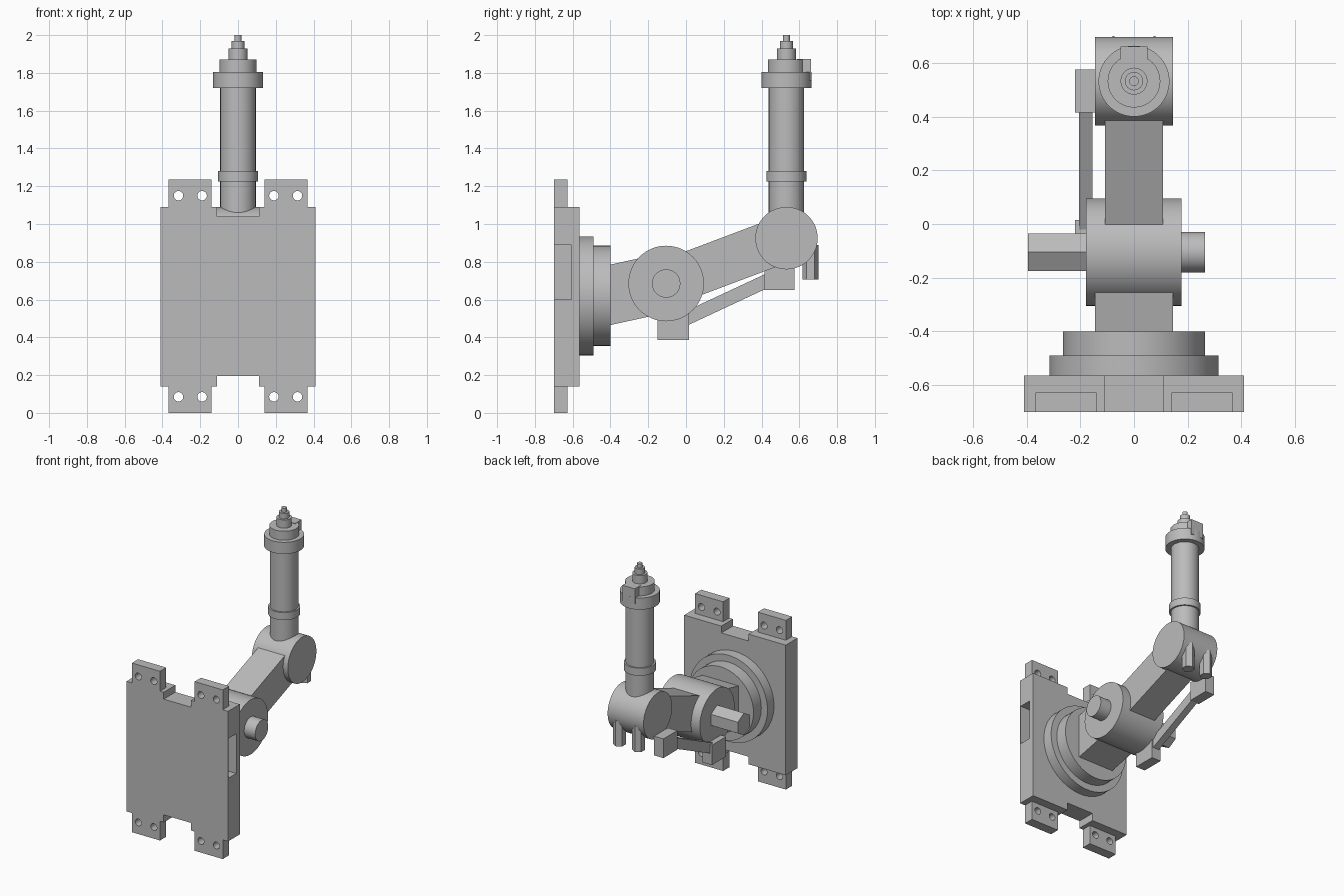
import bpy, bmesh, math
from mathutils import Matrix, Vector

old = bpy.data.objects.get("Cube")
if old:
    bpy.data.objects.remove(old, do_unlink=True)

grey = bpy.data.materials.new("machine grey")
grey.use_nodes = True
COLOUR = (0.5, 0.5, 0.5, 1)
grey.diffuse_color = COLOUR
grey.node_tree.nodes["Principled BSDF"].inputs["Base Color"].default_value = COLOUR


def finish(name, bm):
    bmesh.ops.recalc_face_normals(bm, faces=bm.faces)
    mesh = bpy.data.meshes.new(name)
    bm.to_mesh(mesh)
    bm.free()
    mesh.materials.append(grey)
    obj = bpy.data.objects.new(name, mesh)
    bpy.context.collection.objects.link(obj)
    return obj


def box(name, x, y, z):
    """Block from three (low, high) ranges."""
    bm = bmesh.new()
    size = [r[1] - r[0] for r in (x, y, z)]
    mid = Vector([(r[0] + r[1]) / 2 for r in (x, y, z)])
    bmesh.ops.create_cube(bm, size=1, matrix=Matrix.Translation(mid) @ Matrix.Diagonal((*size, 1)))
    return finish(name, bm)


def cylinder(name, start, end, radius, sides=64, spin=0):
    """Cylinder or prism between two points."""
    bm = bmesh.new()
    a, b = Vector(start), Vector(end)
    turn = (b - a).to_track_quat('Z', 'Y').to_matrix().to_4x4()
    matrix = Matrix.Translation((a + b) / 2) @ turn @ Matrix.Rotation(spin, 4, 'Z')
    bmesh.ops.create_cone(bm, cap_ends=True, segments=sides, radius1=radius, radius2=radius,
                          depth=(b - a).length, matrix=matrix)
    obj = finish(name, bm)
    if sides > 8:
        bpy.ops.object.select_all(action='DESELECT')
        obj.select_set(True)
        bpy.context.view_layer.objects.active = obj
        bpy.ops.object.shade_smooth_by_angle(angle=math.radians(30))
    return obj


def extrude(name, points, direction):
    """Solid made by sweeping a flat outline."""
    bm = bmesh.new()
    face = bm.faces.new([bm.verts.new(p) for p in points])
    swept = bmesh.ops.extrude_face_region(bm, geom=[face])["geom"]
    bmesh.ops.translate(bm, vec=direction, verts=[v for v in swept if isinstance(v, bmesh.types.BMVert)])
    return finish(name, bm)


def link(name, x, points):
    """Side outline (y, z) swept across the x range."""
    return extrude(name, [(x[0], y, z) for y, z in points], (x[1] - x[0], 0, 0))


def cut(obj, cutters):
    for cutter in cutters:
        cutter.hide_render = True
        mod = obj.modifiers.new("cut", 'BOOLEAN')
        mod.operation = 'DIFFERENCE'
        mod.solver = 'EXACT'
        mod.object = cutter
        bpy.context.view_layer.objects.active = obj
        bpy.ops.object.modifier_apply(modifier=mod.name)
        bpy.data.objects.remove(cutter, do_unlink=True)


# Mounting plate with notches and a side pocket
FRONT, BACK = -0.70, -0.565
right_edge = [(0.11, 0.195), (0.11, 0.14), (0.41, 0.14), (0.41, 1.09), (0.11, 1.09), (0.11, 1.04)]
outline = right_edge + [(-x, z) for x, z in reversed(right_edge)]
plate = extrude("mounting_plate", [(x, FRONT, z) for x, z in outline], (0, BACK - FRONT, 0))
cut(plate, [box("pocket_cutter", (0.33, 0.5), (-0.695, -0.605), (0.60, 0.89))])

# Drilled mounting tabs
for side, sx in (("left", 1), ("right", -1)):
    for level, z, hole_z in (("lower", (0, 0.14), 0.085), ("upper", (1.09, 1.235), 1.15)):
        tab = box(f"{level}_{side}_tab", sorted((sx * 0.14, sx * 0.367)), (FRONT, -0.628), z)
        cut(tab, [cylinder("hole_cutter", (sx * x, -0.8, hole_z), (sx * x, -0.5, hole_z), 0.025, 32)
                  for x in (0.19, 0.315)])

# Turntable discs
cylinder("turntable_base", (0, BACK, 0.62), (0, -0.49, 0.62), 0.315)
cylinder("turntable_top", (0, -0.49, 0.62), (0, -0.40, 0.62), 0.265)

# Shoulder
SY, SZ = -0.105, 0.685
link("shoulder_bracket", (-0.145, 0.145), [(-0.40, 0.465), (SY, 0.53), (SY, 0.85), (-0.40, 0.785)])
cylinder("shoulder_joint", (-0.178, SY, SZ), (0.176, SY, SZ), 0.20)
cylinder("shoulder_cap", (0.176, SY, SZ), (0.265, SY, SZ), 0.075)
shaft = [(SY + 0.081 * math.sin(i * math.pi / 3), SZ + 0.081 * math.cos(i * math.pi / 3)) for i in range(6)]
link("shoulder_hex_motor", (-0.395, -0.178), shaft)

# Upper arm between shoulder and elbow
EY, EZ = 0.532, 0.925
along = Vector((EY - SY, EZ - SZ)).normalized()
across = Vector((-along.y, along.x)) * 0.123
a, b = Vector((SY, SZ)), Vector((EY, EZ))
link("upper_arm", (-0.108, 0.108), [a - across, b - across, b + across, a + across])

# Elbow with hexagonal posts
cylinder("elbow_joint", (-0.145, EY, EZ), (0.145, EY, EZ), 0.165)
for side, x in (("left", 0.077), ("right", -0.077)):
    post = [(x + 0.0425 * math.sin(i * math.pi / 3), 0.658 + 0.0425 * math.cos(i * math.pi / 3), 0.705)
            for i in range(6)]
    extrude(f"{side}_elbow_post", post, (0, 0, 0.185))

# Parallel linkage on the right side
box("linkage_lower_block", (-0.22, -0.145), (-0.15, 0.015), (0.385, 0.53))
box("linkage_upper_block", (-0.22, -0.145), (0.415, 0.575), (0.65, 0.79))
link("linkage_rod", (-0.205, -0.155), [(-0.02, 0.45), (0.43, 0.66), (0.43, 0.74), (-0.02, 0.53)])

# Forearm and stepped tool head
for name, low, high, radius in (
        ("forearm", EZ, 1.72, 0.094), ("forearm_collar", 1.225, 1.28, 0.106),
        ("wrist_ring", 1.72, 1.805, 0.132), ("wrist_hub", 1.805, 1.87, 0.098),
        ("tool_base", 1.87, 1.93, 0.05), ("tool_neck", 1.93, 1.97, 0.034),
        ("tool_tip", 1.97, 2.0, 0.018)):
    cylinder(name, (0, EY, low), (0, EY, high), radius)
box("wrist_block", (-0.05, 0.05), (0.588, 0.662), (1.76, 1.873))
